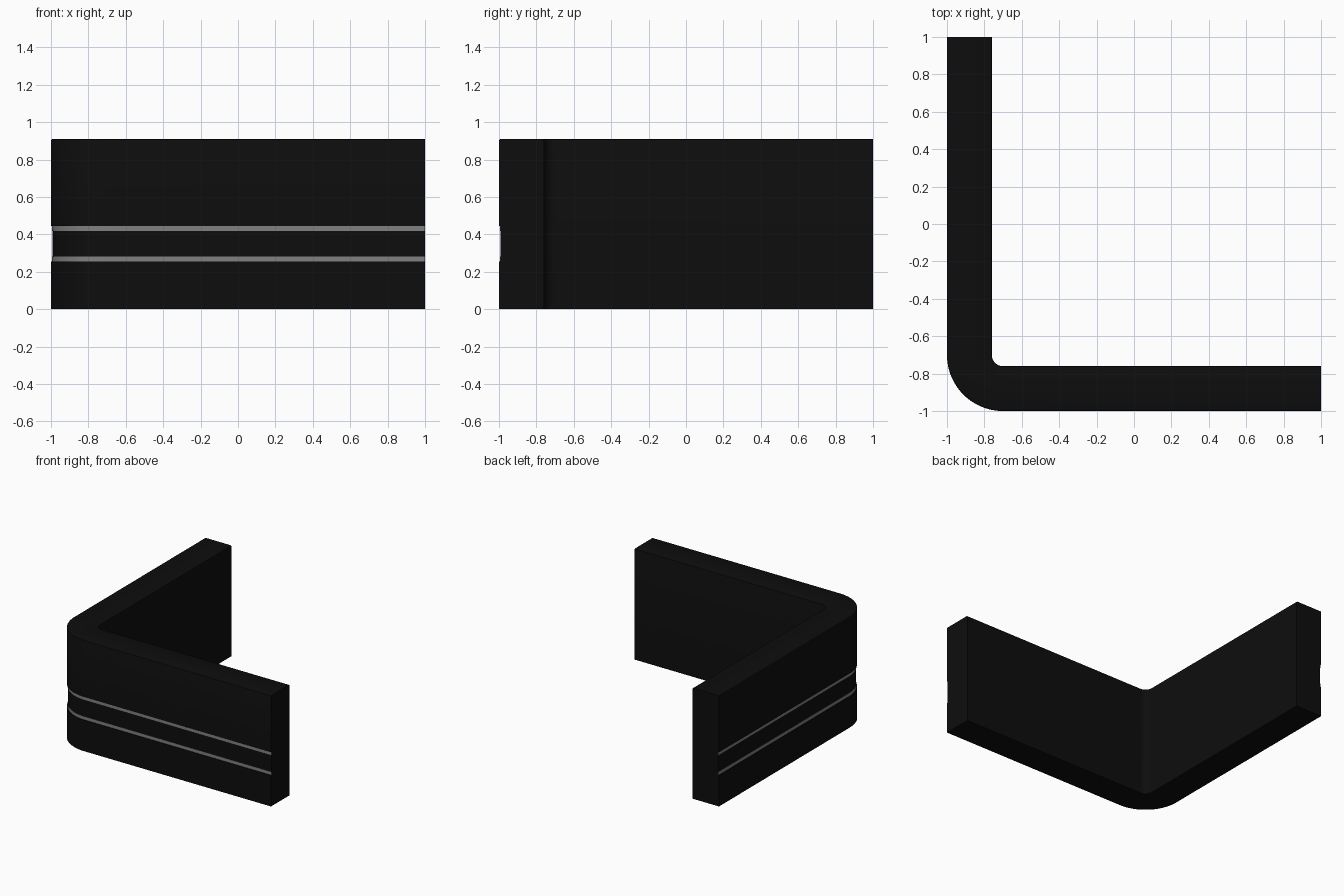
import bpy, bmesh, math

if "Cube" in bpy.data.objects:
    bpy.data.objects.remove(bpy.data.objects["Cube"])

def material(name, v):
    m = bpy.data.materials.new(name)
    m.diffuse_color = (v, v, v, 1)
    m.use_nodes = True
    m.node_tree.nodes["Principled BSDF"].inputs["Base Color"].default_value = m.diffuse_color
    return m

black = material("black panel", 0.004)
grey = material("grey strip", 0.22)

H, T, R = 0.91, 0.24, 0.30   # height, wall thickness, outer corner radius
C = -1 + R                   # corner centre in x and y
SEG = 24

# Plan stations: (straight-section centre, outward direction)
stations = [((C, 1.0), (-1, 0))]
for i in range(SEG + 1):
    a = math.pi + i * math.pi / 2 / SEG
    stations.append(((C, C), (math.cos(a), math.sin(a))))
stations.append(((1.0, C), (0, -1)))

def sweep(name, profile, mats):
    """Sweep a closed (depth from outer face, z) profile along the L plan."""
    bm = bmesh.new()
    rings = []
    for (cx, cy), (nx, ny) in stations:
        rings.append([bm.verts.new((cx + nx * (R - d), cy + ny * (R - d), z))
                      for d, z in profile])
    n = len(profile)
    for a, b in zip(rings, rings[1:]):
        for i in range(n):
            j = (i + 1) % n
            bm.faces.new((a[i], a[j], b[j], b[i]))
    bm.faces.new(rings[0])
    bm.faces.new(rings[-1][::-1])
    bmesh.ops.recalc_face_normals(bm, faces=bm.faces)
    me = bpy.data.meshes.new(name)
    bm.to_mesh(me)
    bm.free()
    for m in mats:
        me.materials.append(m)
    ob = bpy.data.objects.new(name, me)
    bpy.context.collection.objects.link(ob)
    bpy.context.view_layer.objects.active = ob
    ob.select_set(True)
    bpy.ops.object.shade_smooth_by_angle(angle=math.radians(30))
    ob.select_set(False)
    return ob

# Wall with a shallow groove around the outside and eased top edges
B, G = 0.008, 0.008
sweep("corner_wall", [(0, 0), (0, 0.255), (G, 0.255), (G, 0.445), (0, 0.445),
                      (0, H - B), (B * 0.3, H - B * 0.3), (B, H),
                      (T - B, H), (T - B * 0.3, H - B * 0.3), (T, H - B),
                      (T, 0)], [black])

# Two light strips along the edges of the groove
for name, z0, z1 in (("lower_strip", 0.255, 0.281), ("upper_strip", 0.419, 0.445)):
    sweep(name, [(G - 0.002, z0), (G - 0.002, z1), (G + 0.002, z1), (G + 0.002, z0)], [grey])
